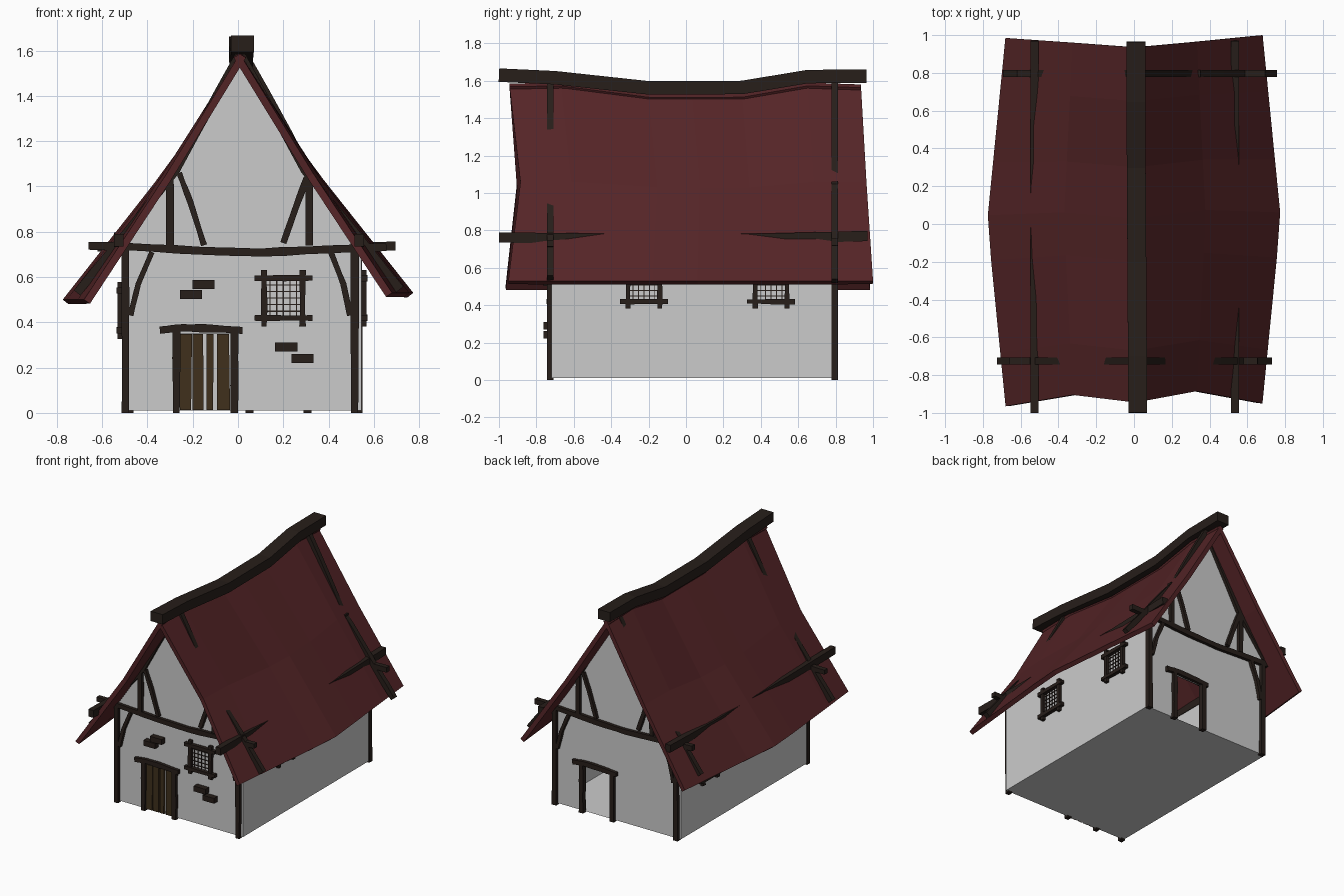
import bpy, bmesh, random
from mathutils import Vector as V

if "Cube" in bpy.data.objects:
    bpy.data.objects.remove(bpy.data.objects["Cube"])

random.seed(4)


def material(name, rgb):
    m = bpy.data.materials.new(name)
    m.diffuse_color = (*rgb, 1)
    m.use_nodes = True
    m.node_tree.nodes["Principled BSDF"].inputs["Base Color"].default_value = m.diffuse_color
    return m


WOOD = material("dark_timber", (0.02, 0.013, 0.01))
PLANK = material("door_planks", (0.05, 0.03, 0.012))
TILE = material("red_roof", (0.09, 0.018, 0.02))


def finish(bm, name, mat=None):
    me = bpy.data.meshes.new(name)
    bm.to_mesh(me)
    bm.free()
    ob = bpy.data.objects.new(name, me)
    bpy.context.collection.objects.link(ob)
    if mat:
        me.materials.append(mat)
    return ob


def beam(bm, pts, w, d, side, wobble=0.0, cuts=1):
    """Square timber along a path: w across, d deep along the side vector."""
    pts, side = [V(p) for p in pts], V(side)
    path = [pts[0]]
    for a, b in zip(pts, pts[1:]):
        path += [a.lerp(b, k / cuts) for k in range(1, cuts + 1)]
    rings = []
    for i, p in enumerate(path):
        t = (path[min(i + 1, len(path) - 1)] - path[max(i - 1, 0)]).normalized()
        u = t.cross(side).normalized()
        ww = w / 2 * (1 + random.uniform(-wobble, wobble))
        rings.append([bm.verts.new(p + u * ww * a + side * d / 2 * b)
                      for a, b in ((-1, -1), (1, -1), (1, 1), (-1, 1))])
    faces = [bm.faces.new(rings[0]), bm.faces.new(rings[-1][::-1])]
    for r, s in zip(rings, rings[1:]):
        for k in range(4):
            n = (k + 1) % 4
            faces.append(bm.faces.new((r[k], s[k], s[n], r[n])))
    bmesh.ops.recalc_face_normals(bm, faces=faces)


# The front wall, and the back wall as the front turned half round
def front(x, z, out=0.0):
    return V((x, -0.72 - out, z))


def back(x, z, out=0.0):
    return V((0.035 - x, 0.79 + out, z))


# Wall shell with a doorway in each gable
L, R, F, B = -0.51, 0.545, -0.72, 0.79
outline = [(L, .01), (-.265, .01), (-.265, .35), (-.02, .35), (-.02, .01), (R, .01),
           (R, .72), (.31, 1.06), (.01, 1.56), (-.28, 1.06), (L, .72)]
bm = bmesh.new()
for place in (front, back):
    bm.faces.new([bm.verts.new(place(x, z)) for x, z in outline])
for x in (L, R):
    q = [(x, F, .01), (x, B, .01), (x, B, .73), (x, F, .73)]
    bm.faces.new([bm.verts.new(p) for p in (q if x > 0 else q[::-1])])
bm.faces.new([bm.verts.new(p) for p in
              ((L, F, .01), (L, B, .01), (R, B, .01), (R, F, .01))])
finish(bm, "walls")

# Timber framing of both gables: (path, width)
timbers = [
    ([(-.497, 0), (-.497, .75)], .035), ([(.515, 0), (.515, .75)], .035),
    ([(-.475, .43), (-.44, .57), (-.38, .71)], .025),
    ([(.495, .43), (.465, .57), (.41, .71)], .025),
    ([(-.3, .74), (-.3, 1.06)], .033), ([(.315, .74), (.315, 1.05)], .033),
    ([(-.26, 1.06), (-.21, .93), (-.15, .74)], .025),
    ([(.305, 1.04), (.26, .92), (.2, .75)], .028),
    ([(-.66, .737), (-.5, .735), (-.15, .715), (.1, .708), (.4, .722), (.655, .732)], .036),
    ([(.01, 1.59), (-.275, 1.07), (-.5, .79), (-.71, .53)], .036),
    ([(.01, 1.59), (.295, 1.07), (.52, .79), (.715, .545)], .036),
]
door_frame = [([(-.272, 0), (-.272, .36)], .033), ([(-.016, 0), (-.016, .36)], .033),
              ([(-.345, .365), (-.25, .376), (-.1, .372), (.02, .364)], .034)]
for label, place in (("front", front), ("back", back)):
    for part, items in (("gable_timbers", timbers), ("door_frame", door_frame)):
        bm = bmesh.new()
        for path, w in items:
            beam(bm, [place(x, z, .006) for x, z in path], w, .036, (0, 1, 0), .12, 3)
        finish(bm, f"{label}_{part}", WOOD)

# Front door planks, with uneven gaps
bm = bmesh.new()
for a, b, c in ((-.256, -.207, -.203), (-.2, -.152, -.154), (-.14, -.11, -.108), (-.092, -.035, -.04)):
    v = [bm.verts.new(front(x, z, o)) for o in (.008, -.012)
         for x, z in ((a, .012), (b, .012), (c, .348), (a, .348))]
    for f in ((0, 1, 2, 3), (7, 6, 5, 4), (0, 4, 5, 1), (1, 5, 6, 2), (2, 6, 7, 3), (3, 7, 4, 0)):
        bm.faces.new([v[k] for k in f])
finish(bm, "door_planks", PLANK)

# Exposed bricks
bm = bmesh.new()
for x, z in ((-.152, .567), (-.207, .522), (.213, .29), (.285, .241)):
    beam(bm, [front(x - .049, z, .02), front(x + .049, z, .02)], .04, .045, (0, 1, 0))
finish(bm, "bricks", WOOD)


# Lattice windows
def window(name, centre, along, normal):
    c, a, n, up = V(centre), V(along), V(normal), V((0, 0, 1))
    bm = bmesh.new()
    for s in (-1, 1):
        beam(bm, [c + a * s * .085 - up * .125 + n * .008, c + a * s * .085 + up * .125 + n * .008],
             .026, .03, n, .15, 4)
        beam(bm, [c + up * s * .088 - a * .128 + n * .012, c + up * s * .088 + a * .128 + n * .012],
             .025, .03, n, .15, 4)
    for k in range(-2, 3):
        o = k * .029
        beam(bm, [c + a * o - up * .08, c + a * o + up * .08], .005, .01, n)
        beam(bm, [c + up * o - a * .08, c + up * o + a * .08], .005, .01, n)
    finish(bm, name, WOOD)


window("front_window", front(.2, .507), (1, 0, 0), (0, -1, 0))
for i, y in enumerate((-.225, .455)):
    window(f"right_window_{i}", (R, y, .507), (0, 1, 0), (1, 0, 0))
    window(f"left_window_{i}", (L, y, .452), (0, 1, 0), (-1, 0, 0))

# Sagging roof slopes, eaves bowed out at mid length
ridge = [(-.945, 1.585), (-.67, 1.59), (-.2, 1.53), (.03, 1.53), (.3, 1.53), (.65, 1.59), (.935, 1.58)]
ends = {-1: ((-.945, .935), (-.905, .96), (-.965, .985)),
        1: ((-.945, .935), (-.885, .965), (-.95, 1.0))}
for s, label, eave_z in ((-1, "left_roof", .50), (1, "right_roof", .53)):
    bm = bmesh.new()
    grid = []
    for y, z in ridge:
        f = (y + .945) / 1.88
        eave_x = .68 + .097 * (1 - abs(y) / .945)
        row = []
        for t, (y0, y1) in zip((0, .5, 1), ends[s]):
            x = eave_x * t * (.965 if t == .5 else 1)
            row.append(bm.verts.new((.008 + s * x - .008 * t, y0 + (y1 - y0) * f, z + (eave_z - z) * t)))
        grid.append(row)
    for r, q in zip(grid, grid[1:]):
        for j in range(2):
            face = (r[j], r[j + 1], q[j + 1], q[j])
            bm.faces.new(face if s > 0 else face[::-1])
    ob = finish(bm, label, TILE)
    mod = ob.modifiers.new("thickness", "SOLIDIFY")
    mod.thickness, mod.offset = .032, -1

# Ridge beam
bm = bmesh.new()
beam(bm, [(.02, -1, 1.63), (.018, -.7, 1.616), (.015, -.2, 1.562), (.012, .3, 1.564),
          (.01, .65, 1.622), (.01, .965, 1.625)], .072, .1, (1, 0, 0))
finish(bm, "ridge_beam", WOOD)

# Wall-top beams running the length of the house, poking out at the ends
bm = bmesh.new()
for x in (-.527, .535):
    beam(bm, [(x, -1, .762), (x, -.4, .755), (x, .4, .755), (x, .97, .77)], .055, .042, (1, 0, 0))
finish(bm, "eaves_beams", WOOD)
